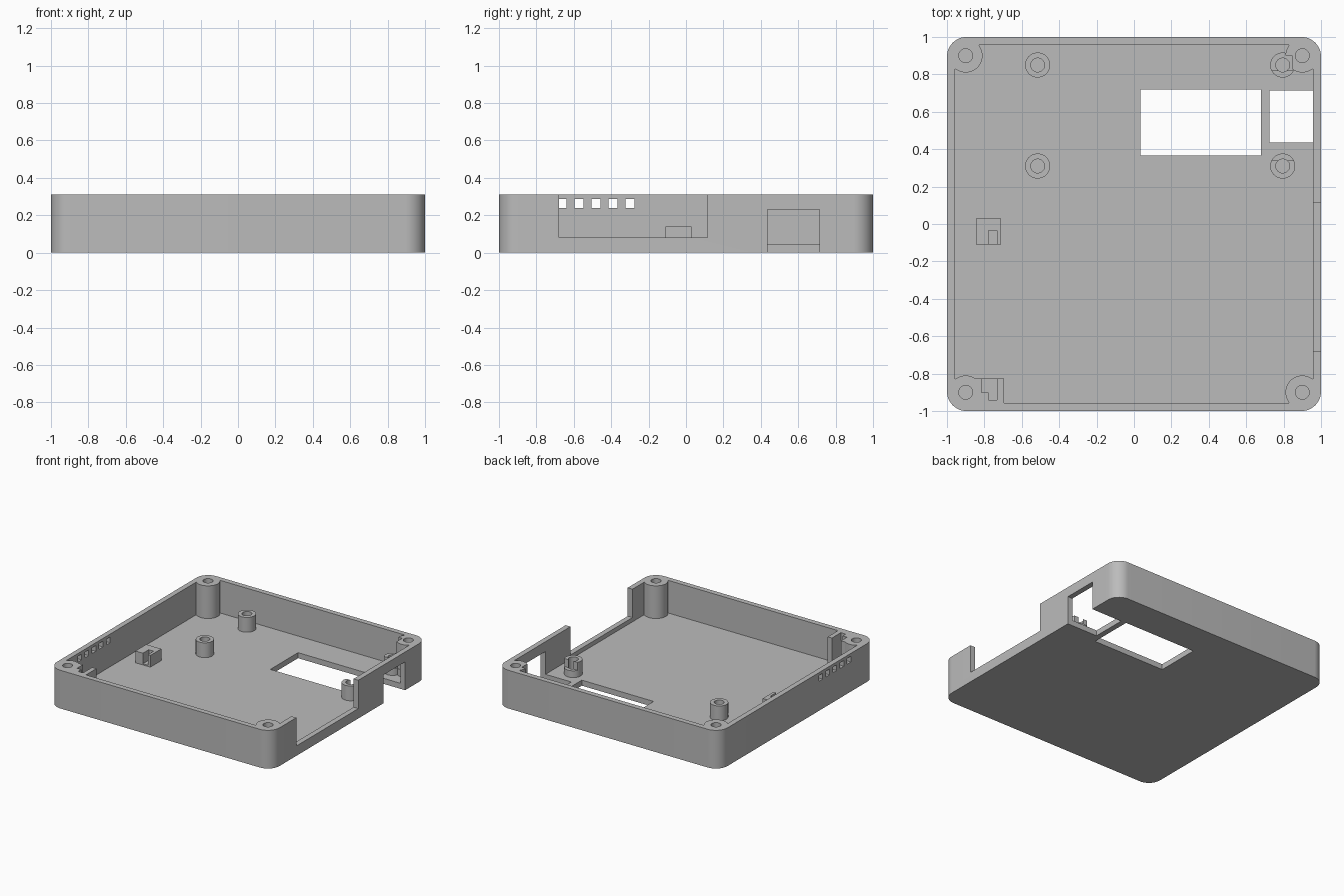
import bpy, bmesh, math
from mathutils import Matrix

if "Cube" in bpy.data.objects:
    bpy.data.objects.remove(bpy.data.objects["Cube"])

HEIGHT, FLOOR, WALL = 0.31, 0.045, 0.043
HALF = 1 - WALL
ABOVE = 0.5  # cutters end well over the rim

grey = bpy.data.materials.new("plain_grey")
grey.use_nodes = True
grey.diffuse_color = (0.5, 0.5, 0.5, 1)
grey.node_tree.nodes["Principled BSDF"].inputs["Base Color"].default_value = (0.5, 0.5, 0.5, 1)


def make_object(name, bm):
    mesh = bpy.data.meshes.new(name)
    bmesh.ops.recalc_face_normals(bm, faces=bm.faces)
    bm.to_mesh(mesh)
    bm.free()
    mesh.materials.append(grey)
    obj = bpy.data.objects.new(name, mesh)
    bpy.context.collection.objects.link(obj)
    return obj


def box(name, x, y, z):
    bm = bmesh.new()
    size = Matrix.Diagonal((x[1] - x[0], y[1] - y[0], z[1] - z[0], 1))
    middle = Matrix.Translation((sum(x) / 2, sum(y) / 2, sum(z) / 2))
    bmesh.ops.create_cube(bm, size=1, matrix=middle @ size)
    return make_object(name, bm)


def cylinder(name, centre, radius, z, sides=40):
    bm = bmesh.new()
    middle = Matrix.Translation((centre[0], centre[1], sum(z) / 2))
    bmesh.ops.create_cone(bm, cap_ends=True, segments=sides, radius1=radius,
                          radius2=radius, depth=z[1] - z[0], matrix=middle)
    return make_object(name, bm)


def subtract(target, cutter):
    cutter.hide_render = True
    mod = target.modifiers.new("cut", 'BOOLEAN')
    mod.operation = 'DIFFERENCE'
    mod.solver = 'EXACT'
    mod.object = cutter
    bpy.context.view_layer.objects.active = target
    bpy.ops.object.modifier_apply(modifier=mod.name)
    bpy.data.objects.remove(cutter)


# Outer body: rounded square
bm = bmesh.new()
bmesh.ops.create_cube(bm, size=1, matrix=Matrix.Translation((0, 0, HEIGHT / 2))
                      @ Matrix.Diagonal((2, 2, HEIGHT, 1)))
upright = [e for e in bm.edges if abs(e.verts[0].co.z - e.verts[1].co.z) > 0.1]
bmesh.ops.bevel(bm, geom=upright, offset=0.105, segments=12, profile=0.5, affect='EDGES')
case = make_object("case", bm)

# Cavity, with the inner posts and blocks left standing
cavity = box("cavity", (-HALF, HALF), (-HALF, HALF), (FLOOR, ABOVE - 0.1))
corners = [(sx * 0.9, sy * 0.9) for sx in (-1, 1) for sy in (-1, 1)]
standoffs = [(x, y) for x in (-0.515, 0.795) for y in (0.31, 0.85)]
for spot in standoffs:
    subtract(cavity, cylinder("standoff", spot, 0.067, (0, 0.165)))
for spot in corners:
    subtract(cavity, cylinder("corner_post", spot, 0.09, (0, ABOVE)))
subtract(cavity, box("catch_block", (-0.86, -0.695), (-1.1, -0.825), (0, ABOVE)))
subtract(cavity, box("small_block", (-0.845, -0.71), (-0.11, 0.03), (0, 0.14)))
subtract(case, cavity)

# Screw holes
for spot in corners + standoffs:
    subtract(case, cylinder("screw_hole", spot, 0.037, (FLOOR + 0.005, ABOVE), 32))

# Plate slot through both blocks, with a wider step in the catch block
subtract(case, box("plate_slot", (-0.777, -0.733), (-0.94, -0.035), (0.055, ABOVE)))
subtract(case, box("slot_step", (-0.815, -0.76), (-0.9, -0.8), (0.055, ABOVE)))

# Floor window, side socket and side slot
subtract(case, box("floor_window", (0.035, 0.68), (0.365, 0.72), (-0.1, 0.1)))
subtract(case, box("side_socket", (0.725, 1.1), (0.435, 0.715), (-0.1, 0.23)))
subtract(case, box("side_slot", (0.9, 1.1), (-0.68, 0.115), (0.08, ABOVE)))

# Clearance beside the socket
subtract(case, box("standoff_clearance", (0.7, 0.88), (0.34, 0.818), (0.1, 0.3)))
subtract(case, box("post_clearance", (0.75, 0.845), (0.8, 0.9), (0.17, ABOVE)))

# Row of vents in the wall at -x
for i in range(5):
    y = -0.663 + i * 0.091
    subtract(case, box("vent", (-1.1, -0.9), (y - 0.024, y + 0.024), (0.24, 0.287)))

# Smooth curves, crisp edges
bpy.ops.object.select_all(action='DESELECT')
case.select_set(True)
bpy.context.view_layer.objects.active = case
bpy.ops.object.shade_smooth_by_angle(angle=math.radians(30))
